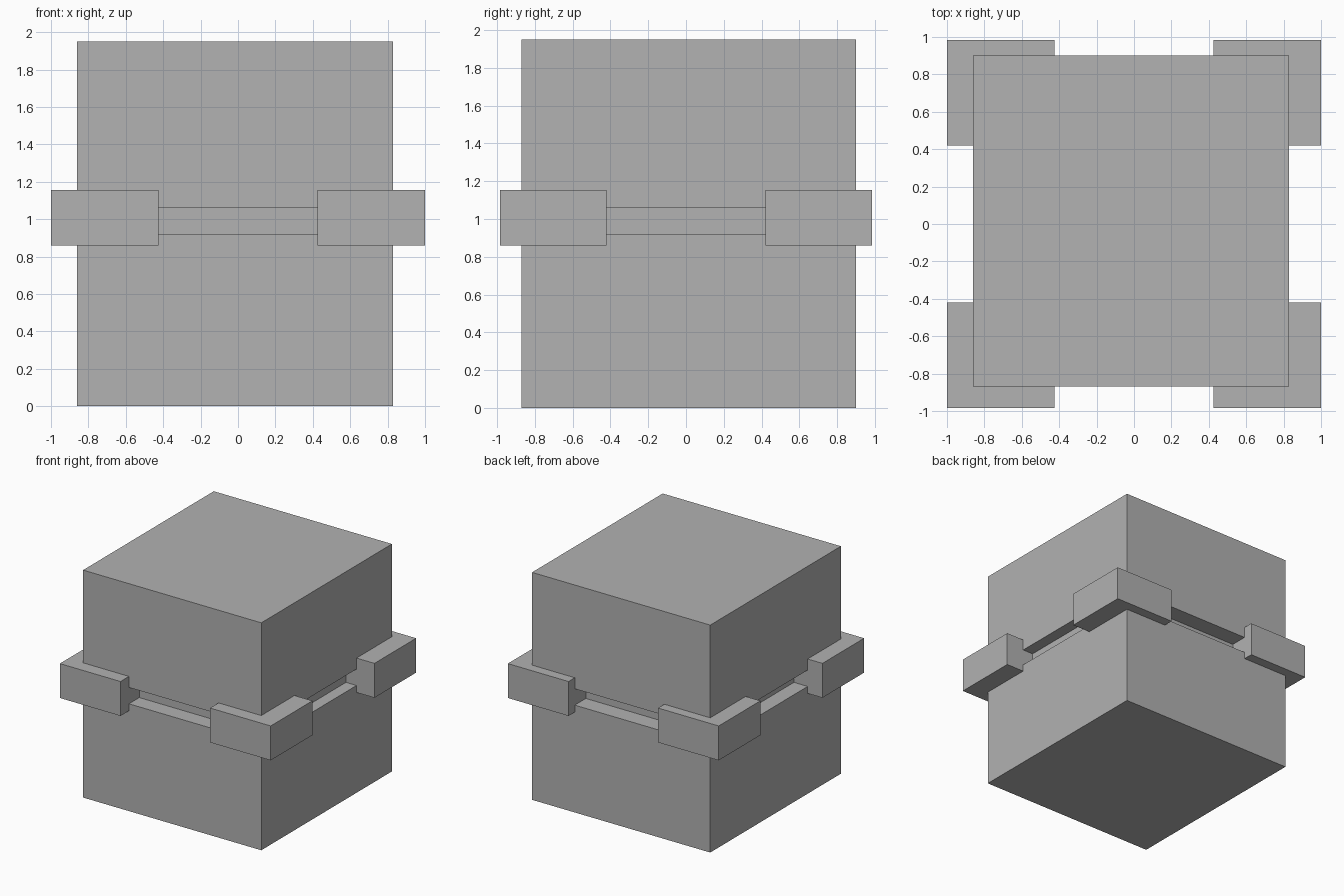
import bpy
from mathutils import Vector

if "Cube" in bpy.data.objects:
    bpy.data.objects.remove(bpy.data.objects["Cube"], do_unlink=True)

# Single flat colour
GREY = (0.445, 0.445, 0.445, 1)
grey = bpy.data.materials.new("plain grey")
grey.use_nodes = True
grey.diffuse_color = GREY
grey.node_tree.nodes["Principled BSDF"].inputs["Base Color"].default_value = GREY


def box(name, low, high):
    low, high = Vector(low), Vector(high)
    bpy.ops.mesh.primitive_cube_add(size=1, location=(low + high) / 2)
    obj = bpy.context.object
    obj.name = name
    obj.scale = high - low
    bpy.ops.object.transform_apply(location=False, rotation=False, scale=True)
    obj.data.materials.append(grey)
    return obj


# Two halves with a gap, joined by a recessed core
LEFT, RIGHT, FRONT, BACK = -0.86, 0.83, -0.87, 0.90
GAP_LOW, GAP_HIGH = 0.92, 1.06
box("lower_block", (LEFT, FRONT, 0), (RIGHT, BACK, GAP_LOW))
box("upper_block", (LEFT, FRONT, GAP_HIGH), (RIGHT, BACK, 1.95))
box("recessed_core", (-0.73, -0.73, GAP_LOW), (0.73, 0.75, GAP_HIGH))

# Corner clamps wrapped around the gap
for side, sx in (("left", 1), ("right", -1)):
    for end, sy in (("front", -1), ("back", 1)):
        xs = sorted((sx * 0.425, sx * 1.0))
        ys = sorted((sy * 0.42, sy * 0.985))
        box(f"{end}_{side}_clamp", (xs[0], ys[0], 0.86), (xs[1], ys[1], 1.155))
